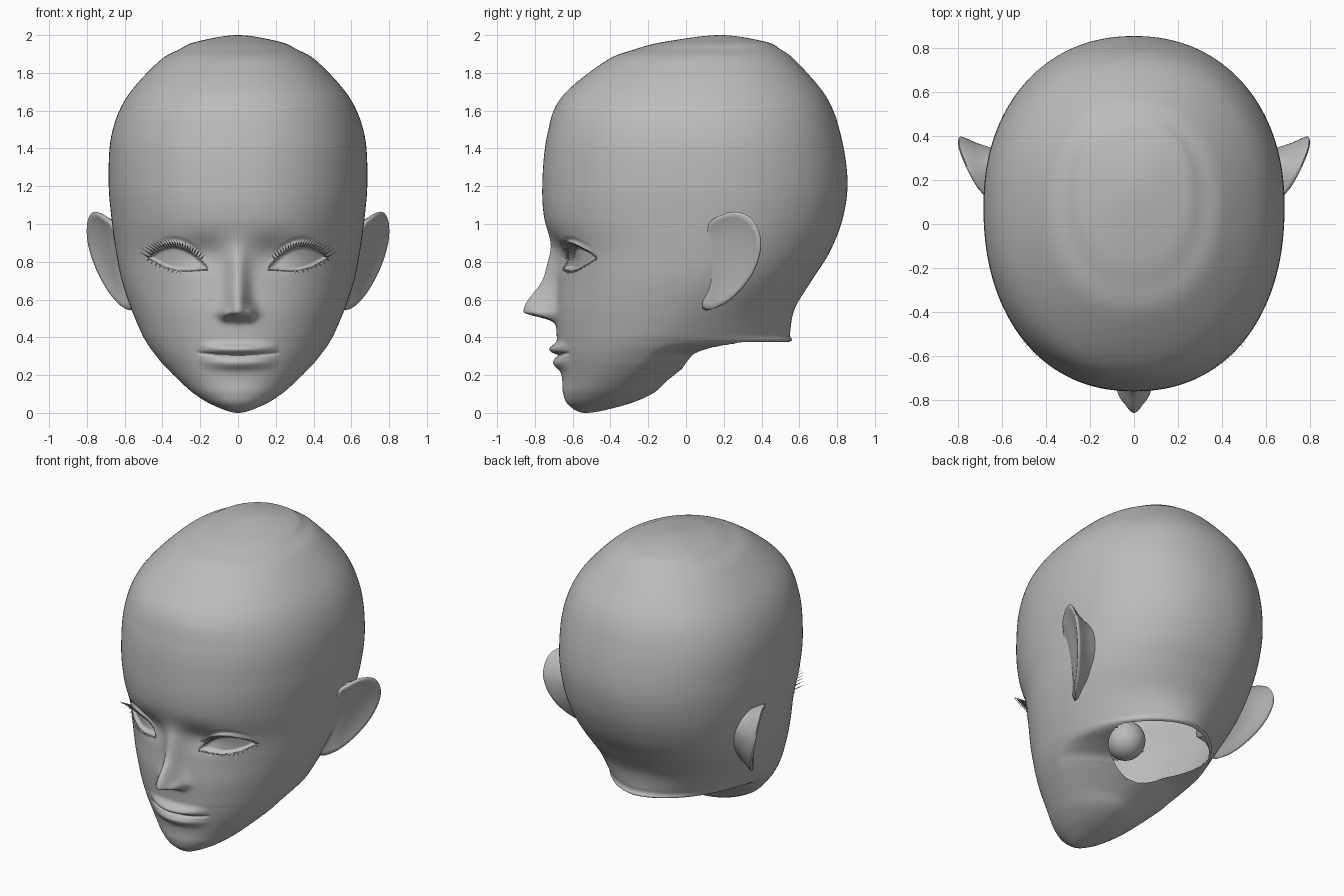
import bpy, bmesh
from math import sin, cos, pi, exp, radians, hypot
from mathutils import Vector
from mathutils.bvhtree import BVHTree

cube = bpy.data.objects.get("Cube")
if cube:
    bpy.data.objects.remove(cube)

GREY = (0.5, 0.5, 0.5, 1)
skin = bpy.data.materials.new("matte grey")
skin.use_nodes = True
skin.diffuse_color = GREY
skin.node_tree.nodes["Principled BSDF"].inputs["Base Color"].default_value = GREY


def spline(a, b, c, d, t):
    """Catmull-Rom blend between tuples b and c."""
    return [q + 0.5 * t * (r - p + t * (2 * p - 5 * q + 4 * r - s + t * (3 * (q - r) + s - p)))
            for p, q, r, s in zip(a, b, c, d)]


def bump(v, centre, size):
    return exp(-((v - centre) / size) ** 2)


def smooth(t):
    t = min(max(t, 0), 1)
    return t * t * (3 - 2 * t)


def make(name, bm, mirror=False, angle=50):
    bmesh.ops.recalc_face_normals(bm, faces=bm.faces)
    mesh = bpy.data.meshes.new(name)
    bm.to_mesh(mesh)
    bm.free()
    obj = bpy.data.objects.new(name, mesh)
    bpy.context.collection.objects.link(obj)
    mesh.materials.append(skin)
    if mirror:
        obj.modifiers.new("Mirror", "MIRROR").use_mirror_merge = False
    bpy.ops.object.select_all(action="DESELECT")
    obj.select_set(True)
    bpy.context.view_layer.objects.active = obj
    bpy.ops.object.shade_smooth_by_angle(angle=radians(angle))
    return obj


def bridge(bm, a, b):
    n = len(a)
    for i in range(n):
        bm.faces.new((a[i], a[(i + 1) % n], b[(i + 1) % n], b[i]))


# Eye opening: lid heights along the eye, u = 0 at the inner corner
EYE_IN, EYE_LEN = 0.16, 0.31


def lids(u):
    u = min(max(u, 0), 1)
    base = 0.76 + 0.06 * u
    return base + 0.09 * sin(pi * u) ** 0.75, base - 0.036 * sin(pi * u ** 1.2)


def relief(x, z):
    """Outward relief of the face: nose, lips, sockets and eye openings."""
    x = abs(x)
    nose_w = 0.052 + 0.02 * bump(z, 0.52, 0.07)
    d = 0.17 * bump(z, 0.535, 0.17 if z > 0.535 else 0.035) * exp(-(x / nose_w) ** 2.1)
    d += 0.035 * bump(z, 0.79, 0.1) * bump(x, 0, 0.06)
    d += 0.035 * bump(x, 0.066, 0.022) * bump(z, 0.52, 0.03)
    d -= 0.032 * bump(x, 0.19, 0.1) * bump(z, 0.84, 0.085)
    # Lips
    env = max(0, 1 - (x / 0.22) ** 2)
    line = 0.306 + 0.25 * x * x
    d += 0.047 * env ** 1.3 * bump(z, line + 0.03, 0.03)
    d += 0.036 * env ** 1.3 * bump(z, line - 0.043, 0.033)
    d -= 0.02 * env ** 0.6 * bump(z, line, 0.009)
    # Eyes
    u = (x - EYE_IN) / EYE_LEN
    if 0 < u < 1:
        top, low = lids(u)
        d -= 0.034 * smooth(min(top - z, z - low) / 0.012)
        d -= 0.01 * bump(z, top + 0.035, 0.013) * sin(pi * u)
        d += 0.01 * bump(z, top + 0.008, 0.013) * sin(pi * u)
    return d


# Head sections: height, half width, front y, back y, y of the widest point
SECTIONS = [
    (1.965, -.22, .42, -.11, .17), (2.0, 0, .18, .18, .18), (1.965, .22, -.11, .42, .17),
    (1.925, .31, -.27, .5, .13), (1.86, .42, -.43, .585, .1), (1.67, .59, -.66, .745, .08),
    (1.47, .67, -.735, .82, .08), (1.23, .685, -.76, .855, .08), (1.03, .67, -.75, .83, .08),
    (.85, .645, -.69, .76, .05), (.7, .615, -.68, .665, 0), (.55, .565, -.69, .575, -.06),
    (.42, .51, -.685, .55, -.12), (.375, .485, -.68, .54, -.15), (.345, .466, -.678, .27, -.17),
    (.315, .443, -.674, .1, -.2), (.28, .416, -.67, .04, -.225), (.25, .39, -.665, 0, -.25),
    (.17, .31, -.655, -.1, -.33), (.1, .23, -.65, -.18, -.4), (.04, .13, -.62, -.33, -.47),
    (0, 0, -.53, -.53, -.53), (.04, -.13, -.33, -.62, -.47)]
COLS = 240
rows = []
for k in range(1, len(SECTIONS) - 2):
    quad = SECTIONS[k - 1:k + 3]
    high, low = quad[1][0], quad[2][0]
    steps = max(10, int((high - low) / (0.0075 if low < 1 else 0.02)))
    rows += [spline(*quad, i / steps) for i in range(steps)]
rows.append(SECTIONS[-2])

bm = bmesh.new()
previous = None
for z, w, front, back, yc in rows:
    ring = []
    for j in range(COLS):
        phi = 2 * pi * j / COLS - pi
        a = phi - 0.5 * sin(phi)          # columns crowd towards the face
        facing = cos(a) > 0
        depth = max((yc - front) if facing else (back - yc), 0.0001)
        n = 2.05 + 0.15 * smooth((z - 0.4) / 0.8) if facing else 1.8 + 0.35 * smooth((z - 0.35) / 0.4)
        r = ((abs(sin(a)) / max(w, 0.0001)) ** n + (abs(cos(a)) / depth) ** n) ** (-1 / n)
        x, y = r * sin(a), yc - r * cos(a)
        if facing and z < 1.1:
            y -= relief(x, z) * smooth((-0.2 - y) / 0.2)
        ring.append(bm.verts.new((x, y, z)))
    if previous:
        bridge(bm, previous, ring)
    previous = ring
bmesh.ops.remove_doubles(bm, verts=bm.verts, dist=0.0003)

# Open neck: an oval hole in the sloping underside, its edge snapped smooth
NECK_Y, NECK_W, NECK_D = 0.26, 0.35, 0.28


def neck_radius(p):
    return hypot(p.x / NECK_W, (p.y - NECK_Y) / NECK_D)


hole = []
for f in bm.faces:
    c = f.calc_center_median()
    if 0.2 < c.z < 0.375 and neck_radius(c) < 1:
        hole.append(f)
bmesh.ops.delete(bm, geom=hole, context="FACES")
for v in bm.verts:
    if v.is_boundary and v.co.z < 0.36:
        r = neck_radius(v.co)
        v.co.x /= r
        v.co.y = NECK_Y + (v.co.y - NECK_Y) / r
surface = BVHTree.FromBMesh(bm)
make("head", bm, angle=80)


def on_face(x, z):
    return surface.ray_cast(Vector((x, -2, z)), Vector((0, 1, 0)))[0]


# Eyeballs inside the shell
bm = bmesh.new()
bmesh.ops.create_uvsphere(bm, u_segments=32, v_segments=16, radius=0.125)
bmesh.ops.translate(bm, verts=bm.verts, vec=(0.29, -0.43, 0.81))
make("eyeballs", bm, mirror=True)

# Lid edges: thin tubes along the eye opening
for name, side, offset in (("upper_lid_edge", 0, 0.002), ("lower_lid_edge", 1, -0.002)):
    bm = bmesh.new()
    last = None
    for i in range(33):
        u = i / 32
        p = on_face(EYE_IN + EYE_LEN * u, lids(u)[side] + offset)
        ring = [bm.verts.new(p + 0.004 * Vector((0, cos(t * pi / 3), sin(t * pi / 3))))
                for t in range(6)]
        if last:
            bridge(bm, last, ring)
        last = ring
    make(name, bm, mirror=True)

# Eyelashes: slim spikes fanned along each lid
for name, side, count, length, rise in (("upper_lashes", 0, 24, 0.085, 0.5),
                                        ("lower_lashes", 1, 14, 0.022, -0.8)):
    bm = bmesh.new()
    for i in range(count):
        u = 0.12 + 0.88 * i / (count - 1)
        root = on_face(EYE_IN + EYE_LEN * u, lids(u)[side] + (0.004 if side == 0 else -0.004))
        way = Vector(((u - 0.4) * 1.5, -0.8, rise)).normalized()
        tip = bm.verts.new(root + way * length * (0.55 + 0.45 * u))
        across = way.orthogonal().normalized()
        other = way.cross(across)
        base = [bm.verts.new(root + 0.004 * (across * cos(t) + other * sin(t)))
                for t in (0, 2 * pi / 3, 4 * pi / 3)]
        for t in range(3):
            bm.faces.new((base[t], base[(t + 1) % 3], tip))
    make(name, bm, mirror=True)

# Ears: one outline lofted from the shallow bowl, over the rim, back into the head
OUTLINE = [(.12, 1.0), (.18, 1.045), (.26, 1.065), (.34, 1.035), (.39, .95), (.395, .86),
           (.36, .75), (.29, .65), (.2, .575), (.09, .55), (.08, .7), (.09, .88)]
loop = []
for k in range(len(OUTLINE)):
    quad = [OUTLINE[(k + m) % len(OUTLINE)] for m in (-1, 0, 1, 2)]
    loop += [spline(*quad, t / 4) for t in range(4)]
bm = bmesh.new()
last = None
for scale, push in ((0.03, -0.02), (0.4, -0.02), (0.7, -0.013), (0.87, -0.003), (0.95, 0.002),
                    (1, -0.008), (0.98, -0.022), (0.86, -0.06), (0.74, -0.12), (0.7, -0.2)):
    ring = []
    for y, z in loop:
        y, z = 0.2 + (y - 0.2) * scale, 0.83 + (z - 0.83) * scale
        x = 0.67 + 0.48 * (y - 0.11) - 0.2 * (0.95 - z) + push - 0.25 * max(0, 0.17 - y)
        ring.append(bm.verts.new((x, y, z)))
    if last:
        bridge(bm, last, ring)
    else:
        bm.faces.new(ring)
    last = ring
make("ears", bm, mirror=True, angle=80)
